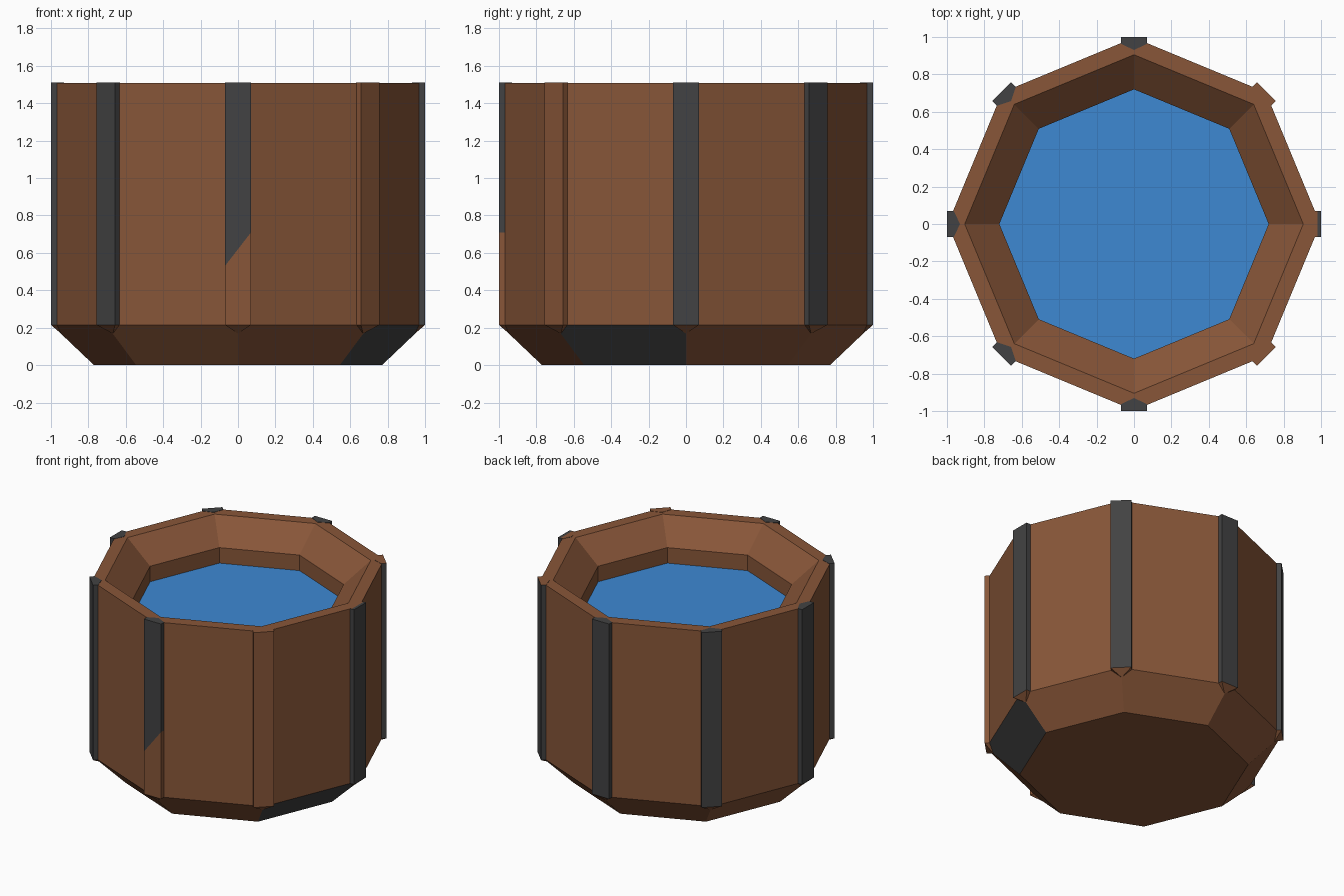
import bpy, bmesh, math
from mathutils import Matrix, Vector

if "Cube" in bpy.data.objects:
    bpy.data.objects.remove(bpy.data.objects["Cube"])


def material(name, rgb):
    m = bpy.data.materials.new(name)
    m.diffuse_color = (*rgb, 1)
    m.use_nodes = True
    m.node_tree.nodes["Principled BSDF"].inputs["Base Color"].default_value = m.diffuse_color
    return m


WOOD = material("brown wood", (0.246, 0.093, 0.040))
IRON = material("dark iron", (0.055, 0.055, 0.056))
WATER = material("blue water", (0.047, 0.25, 0.65))
TOP, SHOULDER = 1.51, 0.215


def finish(bm, name, mats):
    bmesh.ops.recalc_face_normals(bm, faces=bm.faces)
    me = bpy.data.meshes.new(name)
    bm.to_mesh(me)
    bm.free()
    for m in mats:
        me.materials.append(m)
    ob = bpy.data.objects.new(name, me)
    bpy.context.collection.objects.link(ob)
    return ob


def ring(bm, r, z):
    return [bm.verts.new((r * math.cos(k * math.pi / 4), r * math.sin(k * math.pi / 4), z))
            for k in range(8)]


# Barrel shell: eight-sided profile from the base, over the rim, down to the water
bm = bmesh.new()
profile = [(0.77, 0), (0.996, SHOULDER), (0.996, TOP - 0.002), (0.905, TOP - 0.002),
           (0.72, 1.345), (0.72, 1.23)]
rings = [ring(bm, r, z) for r, z in profile]
for level, (a, b) in enumerate(zip(rings, rings[1:])):
    for k in range(8):
        f = bm.faces.new((a[k], a[(k + 1) % 8], b[(k + 1) % 8], b[k]))
        # One lower bevel panel is iron
        f.material_index = 1 if level == 0 and k == 7 else 0
bm.faces.new(rings[0][::-1])
shell = finish(bm, "barrel_shell", [WOOD, IRON])

# Water surface
bm = bmesh.new()
bm.faces.new(ring(bm, 0.72, 1.23))
finish(bm, "water_surface", [WATER])


# Corner straps: pentagonal posts whose lower end tapers inward to a point
def strap(name, k, is_iron, cut=None):
    bm = bmesh.new()
    outline = [(1.0, -0.07), (1.0, 0.07), (0.964, 0.07), (0.93, 0), (0.964, -0.07)]
    hi = [bm.verts.new((x, y, TOP)) for x, y in outline]
    lo = [bm.verts.new((x, y, SHOULDER)) for x, y in outline]
    lo[3].co = (0.946, 0, 0.168)
    bm.faces.new(hi)
    for i in range(5):
        j = (i + 1) % 5
        bm.faces.new((lo[i], lo[j], hi[j], hi[i]))
    for i in (0, 1, 2, 4):
        j = (i + 1) % 5
        if 3 not in (i, j):
            bm.faces.new((lo[3], lo[j], lo[i]))
    bmesh.ops.recalc_face_normals(bm, faces=bm.faces)
    if cut:
        bmesh.ops.bisect_plane(bm, geom=bm.verts[:] + bm.edges[:] + bm.faces[:],
                               plane_co=cut[0], plane_no=cut[1])
    for f in bm.faces:
        f.normal_update()
        c = f.calc_center_median()
        f.material_index = 1 if f.normal.z > -0.3 and is_iron(c, f.normal) else 0
    bmesh.ops.transform(bm, matrix=Matrix.Rotation(k * math.pi / 4, 4, 'Z'), verts=bm.verts)
    finish(bm, name, [WOOD, IRON])


def all_iron(c, n):
    return True


for name, k in (("back", 2), ("back_left", 3), ("left", 4), ("front_left", 5)):
    strap(name + "_strap", k, all_iron)

# Right strap: only the outer lip of its top is iron
strap("right_strap", 0, lambda c, n: n.z < 0.5 or c.x > 0.98, ((0.98, 0, 0), (1, 0, 0)))
# Back right strap: wooden top
strap("back_right_strap", 1, lambda c, n: n.z < 0.5)
# Front right strap: all wood
strap("front_right_strap", 7, lambda c, n: False)
# Front strap: iron above a slanted cut
slope = Vector((0, -1.29, 1))
strap("front_strap", 6, lambda c, n: (c - Vector((0, 0, 0.62))).dot(slope) > 0,
      ((0, 0, 0.62), slope))
